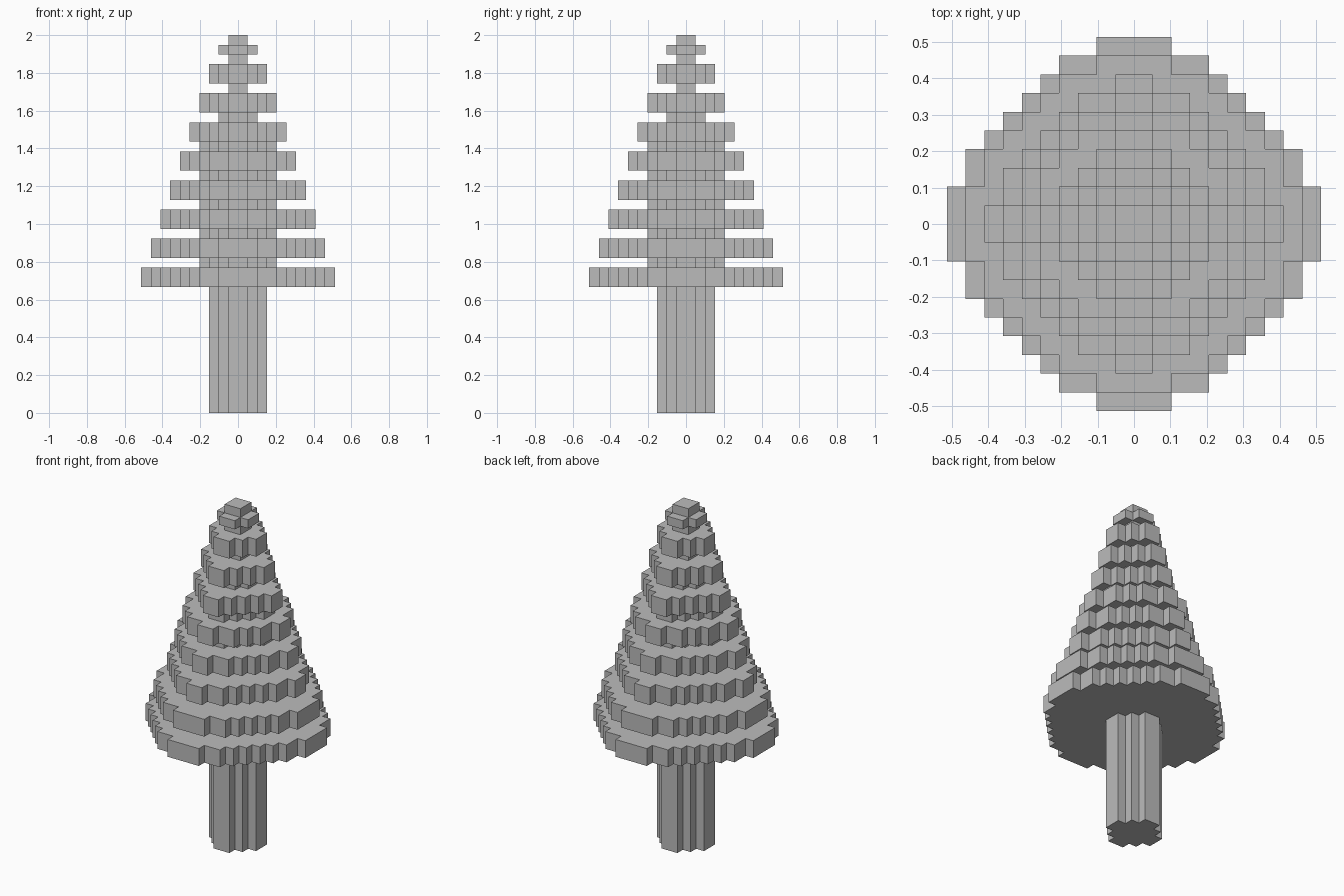
import bpy, bmesh

cube = bpy.data.objects.get("Cube")
if cube:
    bpy.data.objects.remove(cube, do_unlink=True)

UNIT = 2 / 39  # edge of one block

grey = bpy.data.materials.new("plain grey")
grey.use_nodes = True
colour = (0.5, 0.5, 0.5, 1)
grey.diffuse_color = colour
grey.node_tree.nodes["Principled BSDF"].inputs["Base Color"].default_value = colour


def half_widths(r):
    """Half width of each block row of a stepped disc, from the centre out."""
    bulge = 2 if r >= 9 else 1 if r >= 6 else 0
    tip = max(bulge, 1)
    rows = []
    for j in range(r):
        w = min(r, r + bulge - j)
        if j >= tip:
            w = min(w, r - 1)
        if j == r - 1:
            w = tip
        rows.append(w)
    return rows


def stepped_outline(r):
    """Closed outline of the stepped disc, one quarter turned four times."""
    rows = half_widths(r)
    quarter = []
    for j, w in enumerate(rows):
        following = rows[j + 1] if j + 1 < r else 0
        if following != w:
            quarter.append((w, j + 1))
            if following:
                quarter.append((following, j + 1))
    points = []
    for turn in range(4):
        points += quarter
        quarter = [(-y, x) for x, y in quarter]
    return points


def disc(name, r, low, high):
    bm = bmesh.new()
    verts = [bm.verts.new((x * UNIT, y * UNIT, low * UNIT)) for x, y in stepped_outline(r)]
    base = bm.faces.new(verts)
    new = bmesh.ops.extrude_face_region(bm, geom=[base], use_keep_orig=True)["geom"]
    top = [v for v in new if isinstance(v, bmesh.types.BMVert)]
    bmesh.ops.translate(bm, verts=top, vec=(0, 0, (high - low) * UNIT))
    bmesh.ops.recalc_face_normals(bm, faces=bm.faces)
    mesh = bpy.data.meshes.new(name)
    bm.to_mesh(mesh)
    bm.free()
    mesh.materials.append(grey)
    bpy.context.collection.objects.link(bpy.data.objects.new(name, mesh))


# Trunk
disc("trunk", 3, 0, 13)

# Branch tiers, shrinking upward, with a narrower core filling each gap
cores = [4, 4, 4, 4, 4, 2, 1, 1]
for k, core in enumerate(cores):
    low = 13 + 3 * k
    disc(f"branch_tier_{k + 1}", 10 - k, low, low + 2)
    disc(f"core_{k + 1}", core, low + 2, low + 3)

# Crown
disc("crown_tier", 2, 37, 38)
disc("crown_tip", 1, 38, 39)
